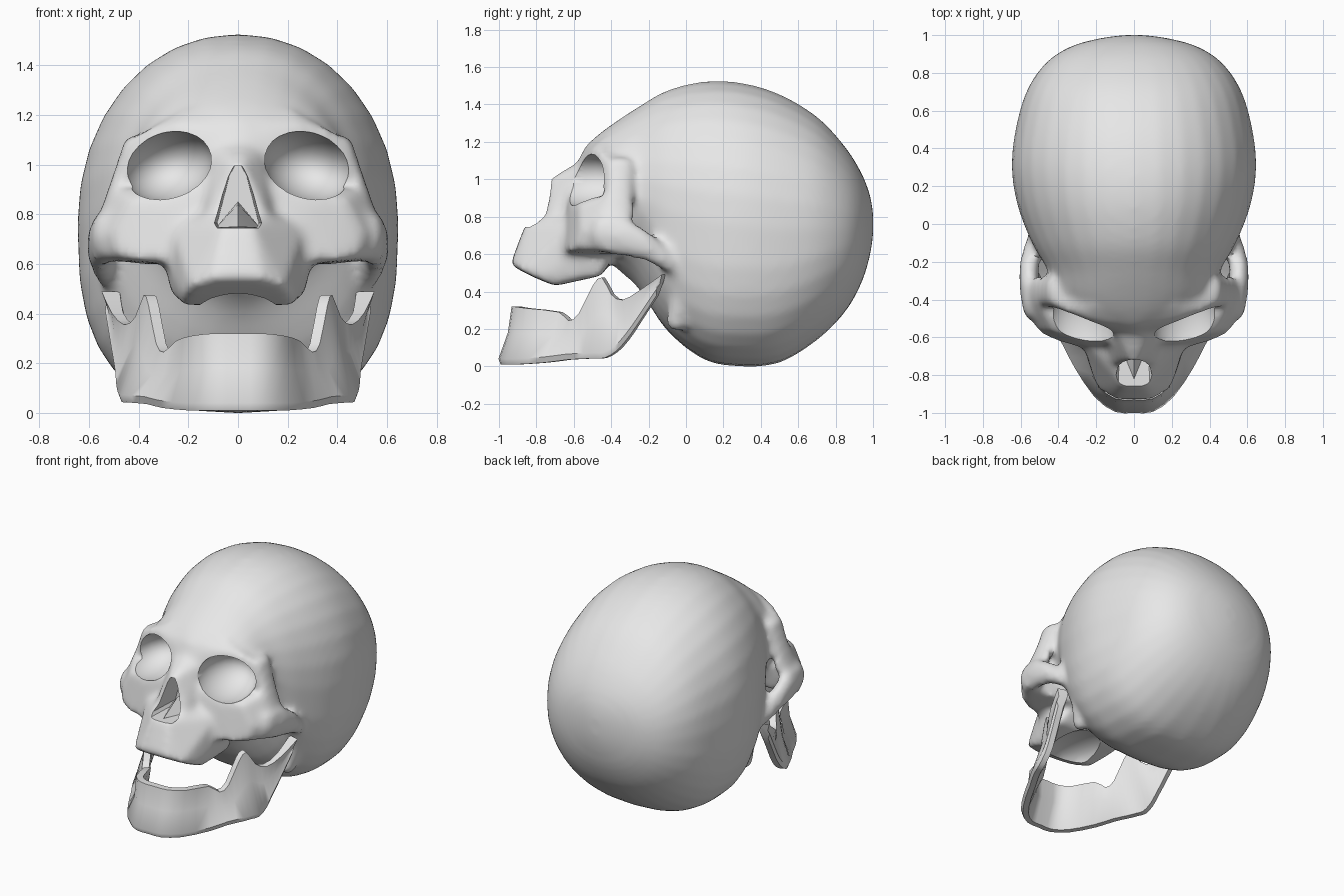
import bpy
import bmesh
import math
from mathutils import Vector, Matrix

if "Cube" in bpy.data.objects:
    bpy.data.objects.remove(bpy.data.objects["Cube"], do_unlink=True)

bone = bpy.data.materials.new("bone_grey")
bone.use_nodes = True
bone.diffuse_color = (0.8, 0.8, 0.8, 1)
bone.node_tree.nodes["Principled BSDF"].inputs["Base Color"].default_value = (0.8, 0.8, 0.8, 1)


def flip(points):
    return [(-x, y, z) for x, y, z in points]


def hull(bm, points):
    verts = [bm.verts.new(p) for p in points]
    bmesh.ops.convex_hull(bm, input=verts)


def hull_across(bm, points):
    """One convex block spanning both sides."""
    hull(bm, points + flip(points))


def hull_pair(bm, points):
    """The same convex block on each side."""
    hull(bm, points)
    hull(bm, flip(points))


def blob(x, y, z, rx, ry, rz):
    corners = [(a, b, c) for a in (-1, 0, 1) for b in (-1, 0, 1) for c in (-1, 0, 1) if (a, b, c) != (0, 0, 0)]
    out = []
    for c in corners:
        d = Vector(c).normalized()
        out.append((x + d.x * rx, y + d.y * ry, z + d.z * rz))
    return out


def chain_pair(bm, beads):
    """A bony strut through a row of ellipsoid beads, on each side."""
    for a, b in zip(beads, beads[1:]):
        hull_pair(bm, blob(*a) + blob(*b))


def loft(bm, rings):
    rows = [[bm.verts.new(p) for p in ring] for ring in rings]
    count = len(rows[0])
    for a, b in zip(rows, rows[1:]):
        for i in range(count):
            j = (i + 1) % count
            bm.faces.new((a[i], a[j], b[j], b[i]))
    bm.faces.new(rows[0][::-1])
    bm.faces.new(rows[-1])


def spline(keys, steps):
    """Catmull-Rom interpolation through rows of numbers."""
    ext = [keys[0]] + keys + [keys[-1]]
    out = []
    for p, q, r, s in zip(ext, ext[1:], ext[2:], ext[3:]):
        for k in range(steps):
            t = k / steps
            out.append([b + t * (c - a) / 2 + t * t * (2 * a - 5 * b + 4 * c - d) / 2
                        + t ** 3 * (3 * b - a - 3 * c + d) / 2 for a, b, c, d in zip(p, q, r, s)])
    return out + [keys[-1]]


def finish(bm, name):
    bmesh.ops.delete(bm, geom=[v for v in bm.verts if not v.link_faces], context='VERTS')
    bmesh.ops.recalc_face_normals(bm, faces=bm.faces[:])
    mesh = bpy.data.meshes.new(name)
    bm.to_mesh(mesh)
    bm.free()
    mesh.materials.append(bone)
    obj = bpy.data.objects.new(name, mesh)
    bpy.context.collection.objects.link(obj)
    return obj


def smooth(obj, angle):
    bpy.ops.object.select_all(action='DESELECT')
    obj.select_set(True)
    bpy.context.view_layer.objects.active = obj
    if obj.modifiers:
        bpy.ops.object.convert(target='MESH')
    bpy.ops.object.shade_smooth_by_angle(angle=math.radians(angle))


# Braincase: sections from front to back (y, bottom, top, half width, lower roundness)
sections = [
    [-0.55, 0.80, 1.16, 0.13, 1.5], [-0.48, 0.64, 1.23, 0.325, 1.5],
    [-0.38, 0.53, 1.305, 0.42, 1.5], [-0.25, 0.41, 1.39, 0.455, 1.6],
    [-0.10, 0.19, 1.475, 0.54, 2.7], [0.10, 0.035, 1.523, 0.617, 2.8],
    [0.30, 0.00, 1.515, 0.647, 2.7], [0.50, 0.02, 1.455, 0.627, 2.6],
    [0.70, 0.14, 1.335, 0.57, 2.4], [0.85, 0.29, 1.175, 0.47, 2.2],
    [0.94, 0.45, 1.03, 0.335, 2.1], [0.985, 0.60, 0.91, 0.17, 2.0],
    [1.00, 0.70, 0.82, 0.05, 2.0]]
skull = bmesh.new()
rings = []
for y, low, top, width, power in spline(sections, 4):
    ring = []
    for k in range(32):
        a = 2 * math.pi * k / 32
        c, s = math.cos(a), math.sin(a)
        p = 2 / (power if s < 0 else 2.1)
        x = math.copysign(abs(c) ** p, c) * width
        z = (low + top) / 2 + math.copysign(abs(s) ** p, s) * (top - low) / 2
        ring.append((x, y, z))
    rings.append(ring)
loft(skull, rings)

# Brow block around both eye sockets
hull_across(skull, [
    (0.03, -0.575, 1.10), (0.15, -0.535, 1.14), (0.25, -0.505, 1.16), (0.36, -0.46, 1.14),
    (0.455, -0.415, 1.09), (0.44, -0.28, 1.09), (0.22, -0.44, 1.22), (0, -0.53, 1.19),
    (0.06, -0.60, 1.00), (0.48, -0.43, 0.95), (0.36, -0.30, 0.80), (0.10, -0.50, 0.85)])

# Cheekbones
hull_pair(skull, [
    (0.10, -0.62, 0.95), (0.20, -0.63, 0.87), (0.30, -0.615, 0.85), (0.435, -0.57, 0.86),
    (0.49, -0.46, 0.90), (0.55, -0.46, 0.78), (0.59, -0.42, 0.68), (0.51, -0.56, 0.72),
    (0.48, -0.59, 0.63), (0.38, -0.63, 0.61), (0.20, -0.68, 0.60), (0.58, -0.42, 0.62),
    (0.40, -0.38, 0.60), (0.20, -0.35, 0.60), (0.30, -0.30, 0.85)])

# Upper jaw
hull_across(skull, [
    (0.06, -0.86, 0.755), (0, -0.94, 0.545), (0.10, -0.935, 0.54), (0.19, -0.88, 0.51),
    (0.22, -0.80, 0.47), (0.22, -0.70, 0.43), (0.265, -0.58, 0.475), (0.27, -0.45, 0.485),
    (0.12, -0.74, 0.79), (0.11, -0.62, 0.85), (0.27, -0.62, 0.75), (0.30, -0.55, 0.62),
    (0.20, -0.38, 0.60)])

# Nasal bones
hull_across(skull, [
    (0.02, -0.725, 1.005), (0.03, -0.58, 1.09), (0.09, -0.59, 1.05), (0.08, -0.70, 0.90),
    (0.13, -0.63, 0.85), (0.12, -0.75, 0.78), (0.14, -0.65, 0.72), (0.05, -0.50, 1.00),
    (0.16, -0.50, 0.97)])

# Outer rim of the eye socket and cheek arch
chain_pair(skull, [(0.43, -0.35, 1.08, 0.035, 0.075, 0.045), (0.465, -0.36, 0.96, 0.04, 0.08, 0.05),
                   (0.51, -0.37, 0.80, 0.05, 0.10, 0.06)])
chain_pair(skull, [(0.53, -0.44, 0.71, 0.065, 0.08, 0.11), (0.555, -0.32, 0.69, 0.055, 0.05, 0.11),
                   (0.555, -0.22, 0.65, 0.055, 0.05, 0.085), (0.53, -0.11, 0.57, 0.055, 0.05, 0.06),
                   (0.49, -0.03, 0.52, 0.05, 0.05, 0.06)])

# Bone behind the jaw joint
chain_pair(skull, [(0.46, 0.00, 0.42, 0.06, 0.08, 0.08), (0.42, -0.05, 0.24, 0.05, 0.06, 0.06)])

# Openings: eye sockets, nose and palate
cuts = bmesh.new()
for side in (-1, 1):
    place = (Matrix.Translation((0.283 * side, -0.54, 0.995))
             @ Matrix.Rotation(math.radians(15 * side), 4, 'Y')
             @ Matrix.Diagonal((0.183, 0.25, 0.138, 1)))
    bmesh.ops.create_uvsphere(cuts, u_segments=24, v_segments=14, radius=1, matrix=place)
place = Matrix.Translation((0, -0.60, 0.41)) @ Matrix.Diagonal((0.17, 0.29, 0.11, 1))
bmesh.ops.create_uvsphere(cuts, u_segments=24, v_segments=14, radius=1, matrix=place)
outline = [(0.018, 0.995), (0.045, 0.95), (0.06, 0.89), (0.085, 0.81), (0.105, 0.765), (0.09, 0.745), (0.02, 0.755)]
hull_across(cuts, [(x * s, y, z) for x, z in outline for y, s in ((-1.0, 1), (-0.57, 0.8))])
cutter = finish(cuts, "opening_cutter")
cutter.hide_render = True

skull_obj = finish(skull, "skull")
fuse = skull_obj.modifiers.new("fuse", 'REMESH')
fuse.mode = 'VOXEL'
fuse.voxel_size = 0.02
soften = skull_obj.modifiers.new("soften", 'SMOOTH')
soften.factor = 0.5
soften.iterations = 12
carve = skull_obj.modifiers.new("carve", 'BOOLEAN')
carve.operation = 'DIFFERENCE'
carve.solver = 'EXACT'
carve.object = cutter
smooth(skull_obj, 40)
bpy.data.objects.remove(cutter, do_unlink=True)

# Ridge inside the nose
ridge = bmesh.new()
hull_across(ridge, [(0, -0.82, 0.75), (0, -0.67, 0.84), (0, -0.57, 0.85), (0.09, -0.60, 0.745)])
smooth(finish(ridge, "nasal_ridge"), 40)

# Lower jaw: stations from chin to joint (bottom xyz, top xyz)
stations = [
    (0.00, -1.00, 0.01, 0.00, -0.93, 0.32), (0.10, -0.995, 0.01, 0.10, -0.925, 0.32),
    (0.21, -0.915, 0.01, 0.19, -0.85, 0.31), (0.315, -0.76, 0.02, 0.25, -0.68, 0.29),
    (0.375, -0.645, 0.035, 0.30, -0.63, 0.245), (0.43, -0.55, 0.04, 0.33, -0.575, 0.28),
    (0.46, -0.49, 0.043, 0.36, -0.50, 0.43), (0.48, -0.44, 0.045, 0.38, -0.45, 0.475),
    (0.49, -0.38, 0.08, 0.415, -0.40, 0.385), (0.495, -0.325, 0.14, 0.46, -0.34, 0.355),
    (0.51, -0.26, 0.23, 0.51, -0.25, 0.405), (0.535, -0.16, 0.38, 0.55, -0.13, 0.49)]
mirrored = [(-a, b, c, -d, e, f) for a, b, c, d, e, f in stations[:0:-1]]
pairs = [(Vector(s[:3]), Vector(s[3:])) for s in spline(mirrored + stations, 2)]
rings = []
for i, (low, top) in enumerate(pairs):
    before, after = pairs[max(i - 1, 0)], pairs[min(i + 1, len(pairs) - 1)]
    run = after[0] + after[1] - before[0] - before[1]
    inward = Vector((-run.y, run.x, 0)).normalized()
    joint = 1 + 5 * max(0, top.y + 0.27)
    mid = low.lerp(top, 0.55) + inward * 0.012
    rings.append([low + inward * 0.012, low + Vector((0, 0, 0.03)), mid, top, top + inward * 0.045 * joint,
                  mid + inward * 0.06, low + inward * 0.05])
jaw = bmesh.new()
loft(jaw, rings)
smooth(finish(jaw, "lower_jaw"), 45)
